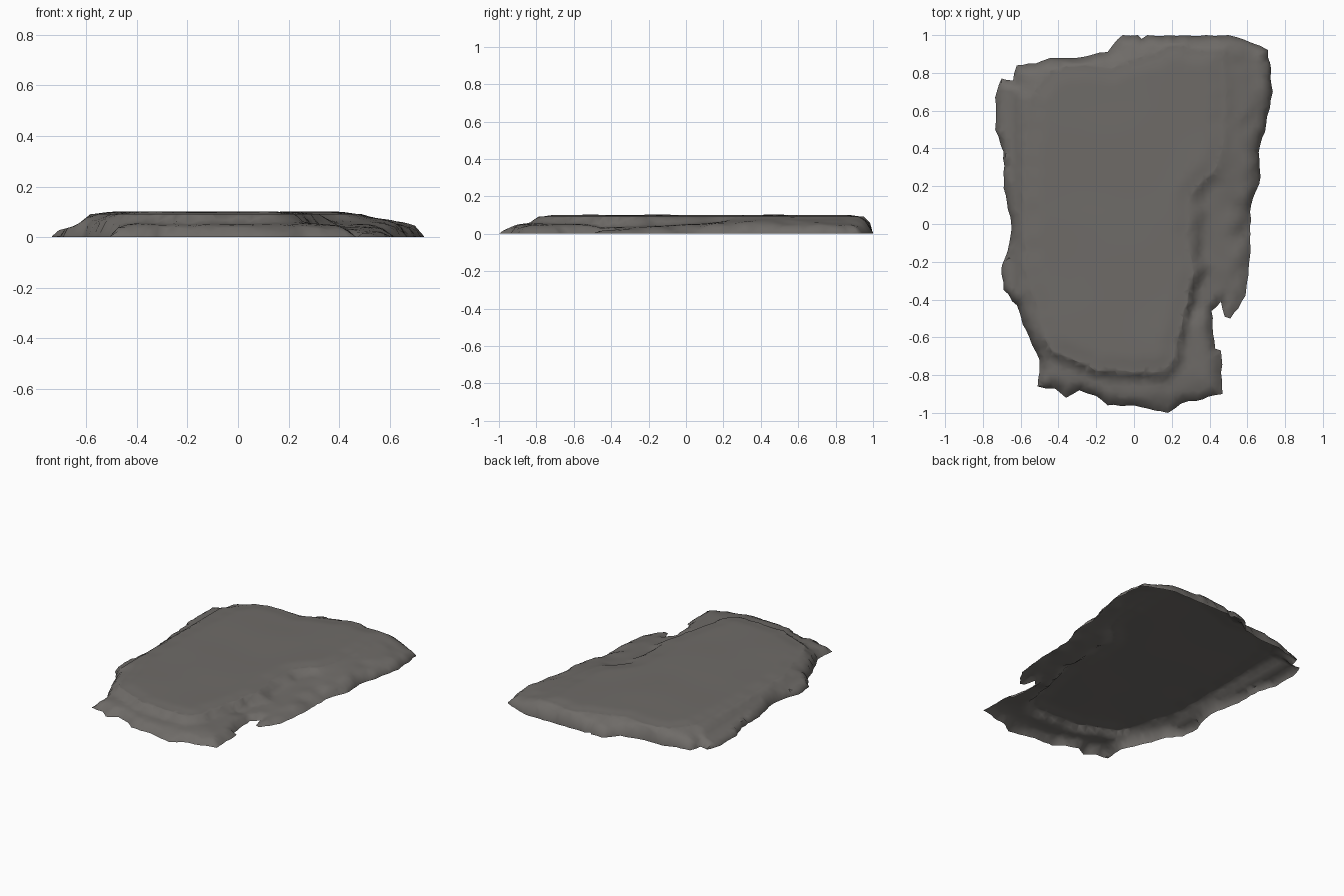
import bpy, bmesh, random
from mathutils import Vector, noise
from mathutils.geometry import delaunay_2d_cdt, intersect_point_line

if "Cube" in bpy.data.objects:
    bpy.data.objects.remove(bpy.data.objects["Cube"])

random.seed(4)

# Ragged ground outline of the slab, counter-clockwise
OUTLINE = [(.47, -.90), (.46, -.67), (.43, -.66), (.41, -.46), (.46, -.41), (.48, -.49), (.51, -.50),
           (.59, -.38), (.61, -.2), (.62, .1), (.67, .25), (.66, .38), (.70, .53), (.735, .70),
           (.71, .92), (.62, .96), (.50, 1), (.07, 1), (.04, .98), (.02, 1), (-.06, 1), (-.11, .95),
           (-.14, .91), (-.3, .88), (-.44, .88), (-.52, .85), (-.62, .84), (-.64, .76), (-.70, .77),
           (-.735, .67), (-.735, .5), (-.69, .38), (-.69, .19), (-.65, 0), (-.66, -.1), (-.70, -.22),
           (-.69, -.35), (-.62, -.43), (-.59, -.53), (-.54, -.64), (-.50, -.72), (-.51, -.86),
           (-.42, -.87), (-.36, -.92), (-.29, -.88), (-.2, -.91), (-.14, -.96), (0, -.96),
           (.18, -1), (.25, -.95)]
# Edge of the raised flat top
PLATEAU = [(.22, -.70), (.27, -.45), (.32, -.25), (.28, -.05), (.30, .15), (.42, .27), (.47, .4),
           (.48, .65), (.47, .92), (.2, .95), (0, .87), (-.12, .82), (-.3, .84), (-.45, .81),
           (-.55, .66), (-.57, .4), (-.58, .1), (-.57, -.25), (-.50, -.5), (-.43, -.68),
           (-.2, -.78), (.15, -.78)]
# Rounded shoulder heights from rim (0) to plateau (1)
SHOULDER = [(0, .004), (.1, .036), (.3, .058), (.6, .075), (1, .091)]
# Greatest height along x and along y
LIMIT_X = [(-.75, .015), (-.70, .03), (-.65, .042), (-.62, .06), (-.585, .09), (-.54, .104),
           (.43, .104), (.48, .094), (.53, .078), (.69, .056), (.735, .004)]
LIMIT_Y = [(-1, .004), (-.95, .03), (-.9, .05), (-.85, .06), (-.83, .078), (-.79, .095), (-.7, .104),
           (.93, .104), (.97, .085), (1, .04)]


def refine(points, step, wobble):
    """Subdivide a closed loop and roughen the added points."""
    out = []
    for i, a in enumerate(points):
        a, b = Vector(a), Vector(points[(i + 1) % len(points)])
        n = max(1, round((b - a).length / step))
        for k in range(n):
            p = a.lerp(b, k / n)
            if k:
                p += Vector((random.uniform(-wobble, wobble), random.uniform(-wobble, wobble)))
            out.append(Vector((p.x, max(-1, min(1, p.y)))))
    return out


def distance(p, loop):
    best = 9
    for i, a in enumerate(loop):
        q, f = intersect_point_line(p, a, loop[i - 1])
        q = a.lerp(loop[i - 1], max(0, min(1, f)))
        best = min(best, (p - Vector((q.x, q.y))).length)
    return best


def inside(p, loop):
    hit = False
    for i, a in enumerate(loop):
        b = loop[i - 1]
        if (a.y > p.y) != (b.y > p.y) and p.x < (b.x - a.x) * (p.y - a.y) / (b.y - a.y) + a.x:
            hit = not hit
    return hit


def smooth(t):
    t = max(0, min(1, t))
    return t * t * (3 - 2 * t)


def sample(profile, t):
    for (t0, z0), (t1, z1) in zip(profile, profile[1:]):
        if t <= t1:
            return z0 + (z1 - z0) * (t - t0) / (t1 - t0)
    return profile[-1][1]


rim = refine(OUTLINE, .04, .005)
crest = refine(PLATEAU, .05, .012)


def height(p):
    soft = noise.noise(Vector((p.x * 3, p.y * 3, 2)))
    rough = noise.noise(Vector((p.x * 9, p.y * 9, 5)))
    e = distance(p, crest)
    limit = min(sample(LIMIT_X, p.x), sample(LIMIT_Y, p.y))
    if inside(p, crest):
        s = smooth(e / .09)
        return min(limit, .091 + .009 * s + .003 * soft * s)
    d = distance(p, rim)
    t = d / (d + e + 1e-6)
    t = max(0, min(1, t + .8 * rough * t * (1 - t)))
    # Stepped ledge at the front and right; the right one climbs towards the back
    side = smooth((p.y + .55) / .12) * smooth((p.x - .2) / .1)
    top = .056 * (1 - side) + max(.034, min(.07, .054 + .05 * p.y)) * side
    z = sample([(0, 0), (.12, .55 * top), (.3, .85 * top), (.76, top), (.93, .084), (1, .091)], t)
    # Left and back sides are rounded
    w = max(smooth((-.2 - p.x) / .2) * smooth((p.y + .75) / .2), smooth((p.y - .2) / .2))
    z = z * (1 - w) + sample(SHOULDER, t) * w
    return max(0, min(limit, z + (.006 * soft + .006 * rough) * min(1, t * 4) * (1 - t)))


# Plan of the slab: outline, crest line and jittered inner points
points = rim + crest
STEP = .026
for i in range(-29, 30):
    for j in range(-39, 40):
        p = Vector((i * STEP + random.uniform(-.006, .006), j * STEP + random.uniform(-.006, .006)))
        if inside(p, rim) and distance(p, rim) > .011:
            points.append(p)
nr, nc = len(rim), len(crest)
edges = [(nr + i, nr + (i + 1) % nc) for i in range(nc)]
flat, _, tris, *_ = delaunay_2d_cdt(points, edges, [list(range(nr))], 1, 1e-5)

# Raise the plan into a thin, open-bottomed rock shell
bm = bmesh.new()
verts = [bm.verts.new((p.x, p.y, height(p))) for p in flat]
for t in tris:
    bm.faces.new([verts[i] for i in t])
bmesh.ops.delete(bm, geom=[v for v in bm.verts if not v.link_faces], context='VERTS')
for f in bm.faces:
    f.normal_update()
    if f.normal.z < 0:
        f.normal_flip()
# Short steep skirt that drops the rim to the ground
border = [e for e in bm.edges if e.is_boundary]
skirt = bmesh.ops.extrude_edge_only(bm, edges=border)
for v in skirt["geom"]:
    if isinstance(v, bmesh.types.BMVert):
        v.co.z = 0
bmesh.ops.remove_doubles(bm, verts=bm.verts, dist=.0005)
mesh = bpy.data.meshes.new("rock_slab")
bm.to_mesh(mesh)
bm.free()
slab = bpy.data.objects.new("rock_slab", mesh)
bpy.context.collection.objects.link(slab)

stone = bpy.data.materials.new("grey stone")
stone.diffuse_color = (.158, .148, .138, 1)
stone.use_nodes = True
stone.node_tree.nodes["Principled BSDF"].inputs["Base Color"].default_value = stone.diffuse_color
mesh.materials.append(stone)

bpy.context.view_layer.objects.active = slab
slab.select_set(True)
bpy.ops.object.shade_smooth_by_angle(angle=.9)
